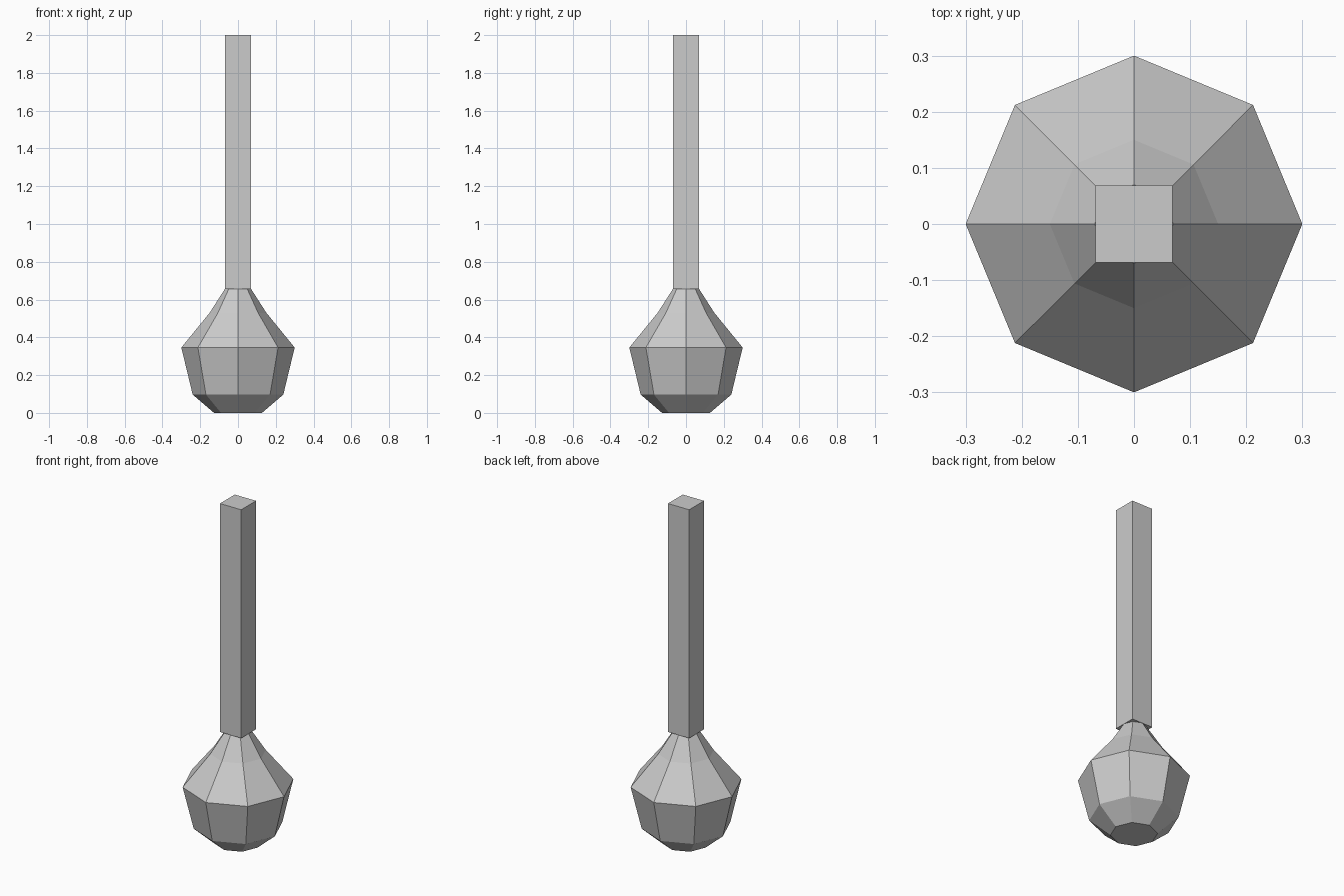
import bpy, bmesh, math

if "Cube" in bpy.data.objects:
    bpy.data.objects.remove(bpy.data.objects["Cube"])

grey = bpy.data.materials.new("grey")
grey.diffuse_color = (0.6, 0.6, 0.6, 1)
grey.use_nodes = True
grey.node_tree.nodes["Principled BSDF"].inputs["Base Color"].default_value = grey.diffuse_color


def loft(name, rings, sides, turn=0.0):
    """Stack of regular polygons (radius, height), capped at both ends, flat faces."""
    bm = bmesh.new()
    loops = [[bm.verts.new((r * math.cos(turn + math.tau * i / sides),
                            r * math.sin(turn + math.tau * i / sides), z))
              for i in range(sides)] for r, z in rings]
    for low, high in zip(loops, loops[1:]):
        for i in range(sides):
            j = (i + 1) % sides
            bm.faces.new((low[i], low[j], high[j], high[i]))
    bm.faces.new(loops[0][::-1])
    bm.faces.new(loops[-1])
    mesh = bpy.data.meshes.new(name)
    bm.to_mesh(mesh)
    bm.free()
    mesh.materials.append(grey)
    obj = bpy.data.objects.new(name, mesh)
    bpy.context.collection.objects.link(obj)
    return obj


# Eight-sided bulb with a tapering neck
loft("bulb", [(0.127, 0), (0.24, 0.097), (0.30, 0.346), (0.15, 0.53), (0.07, 0.655)], 8)

# Square shaft standing on the neck
half = 0.069
loft("shaft", [(half * math.sqrt(2), 0.655), (half * math.sqrt(2), 2.0)], 4, math.pi / 4)
